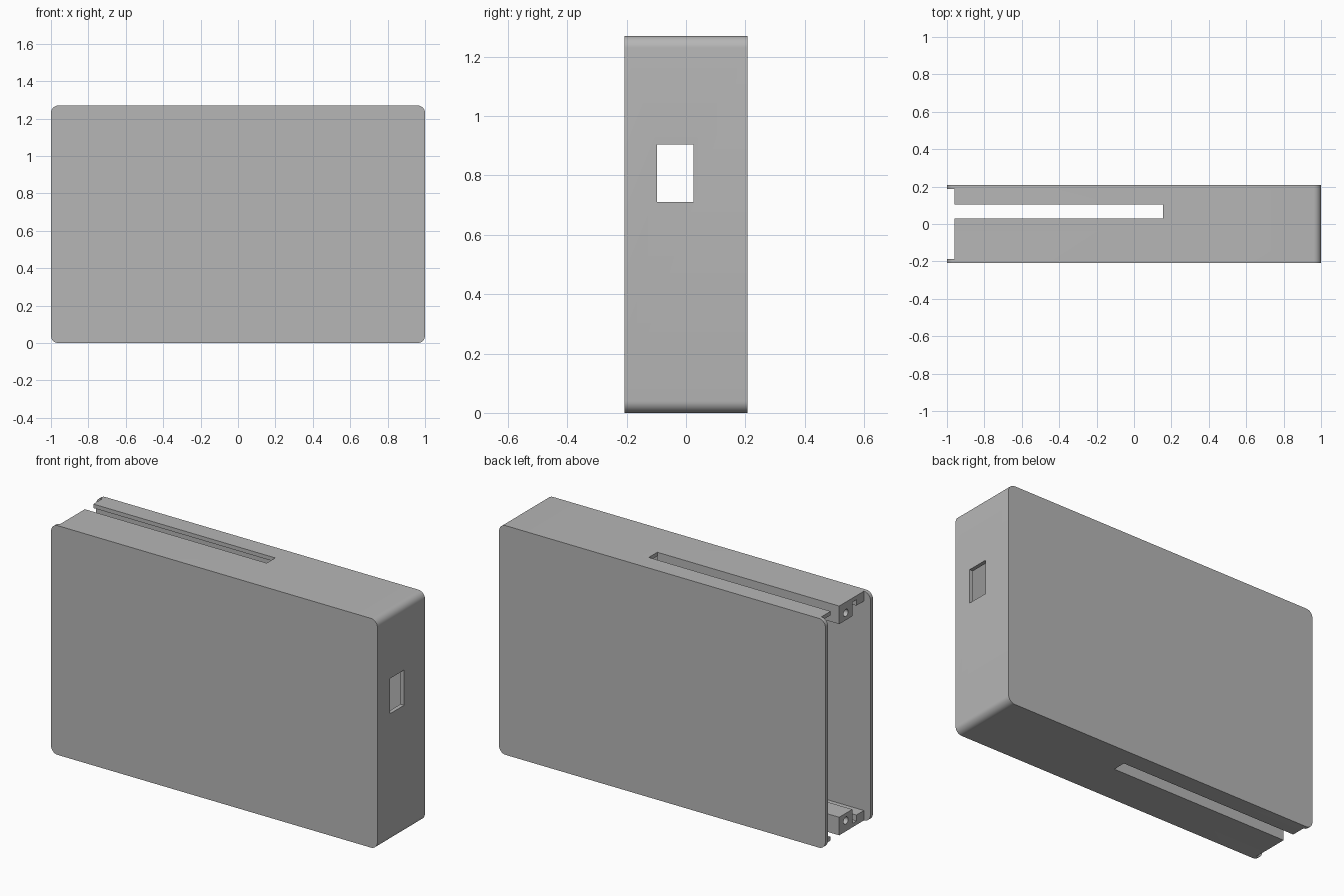
import bpy, bmesh, math
from mathutils import Matrix, Vector

cube = bpy.data.objects.get("Cube")
if cube:
    bpy.data.objects.remove(cube, do_unlink=True)

H, D, T = 1.27, 0.208, 0.022      # height, half depth, wall thickness
END = -0.96                       # where the top and bottom walls stop
SLOT_Y0, SLOT_Y1, SLOT_END = 0.03, 0.105, 0.155

grey = bpy.data.materials.new("plain_grey")
grey.use_nodes = True
grey.diffuse_color = (0.47, 0.47, 0.47, 1)
grey.node_tree.nodes["Principled BSDF"].inputs["Base Color"].default_value = grey.diffuse_color


def finish(name, bm):
    bmesh.ops.recalc_face_normals(bm, faces=bm.faces)
    mesh = bpy.data.meshes.new(name)
    bm.to_mesh(mesh)
    bm.free()
    mesh.materials.append(grey)
    ob = bpy.data.objects.new(name, mesh)
    bpy.context.collection.objects.link(ob)
    return ob


def box(name, x, y, z, radius=0.0):
    """Box from ranges; radius rounds the four edges that run along y."""
    bm = bmesh.new()
    bmesh.ops.create_cube(bm, size=1)
    for v in bm.verts:
        v.co = Vector([r[0] if c < 0 else r[1] for c, r in zip(v.co, (x, y, z))])
    if radius:
        edges = [e for e in bm.edges
                 if abs(e.verts[0].co.y - e.verts[1].co.y) > 1e-4]
        bmesh.ops.bevel(bm, geom=edges, offset=radius, segments=8,
                        profile=0.5, affect='EDGES')
    return finish(name, bm)


def bore(name, y, z, radius):
    bm = bmesh.new()
    bmesh.ops.create_cone(bm, cap_ends=True, segments=24, radius1=radius,
                          radius2=radius, depth=0.4,
                          matrix=Matrix.Translation((END, y, z))
                          @ Matrix.Rotation(math.pi / 2, 4, 'Y'))
    return finish(name, bm)


def cut(ob, cutters):
    """Subtract the cutters, bake the result and remove them."""
    for c in cutters:
        m = ob.modifiers.new(c.name, 'BOOLEAN')
        m.operation, m.solver, m.object = 'DIFFERENCE', 'EXACT', c
        c.hide_render = True
    bpy.context.view_layer.update()
    graph = bpy.context.evaluated_depsgraph_get()
    mesh = bpy.data.meshes.new_from_object(ob.evaluated_get(graph))
    ob.modifiers.clear()
    ob.data = mesh
    for c in cutters:
        bpy.data.objects.remove(c, do_unlink=True)


# Hollow case, open at its right end, with a slot and a side window
case = box("case", (-1, 1), (-D, D), (0, H), 0.04)
inner = (-D + T, D - T)
cut(case, [
    box("cavity_cutter", (-1.3, 1 - T), inner, (T, H - T), 0.02),
    box("end_cutter", (-1.3, END), inner, (-0.2, H + 0.2)),
    box("slot_cutter", (-1.4, SLOT_END), (SLOT_Y0, SLOT_Y1), (-0.3, H + 0.3)),
    box("window_cutter", (0.8, 1.2), (-0.098, 0.026), (0.71, 0.905)),
])

# Inside rails along the floor and the roof, with screw holes at the open end
for side in ("lower", "upper"):
    def span(a, b):
        return (a, b) if side == "lower" else (H - b, H - a)
    lift = T - 0.002
    rail = box(side + "_screw_rail", (END, SLOT_END), (-0.085, SLOT_Y0), span(lift, 0.10))
    hole_z = sum(span(0.06, 0.06)) / 2
    cut(rail, [bore("screw_cutter", -0.028, hole_z, 0.02)])
    box(side + "_guide_rail", (END, SLOT_END), (inner[0] - 0.002, -0.12), span(lift, 0.055))

# Smooth the rounded corners, keep the edges sharp
bpy.ops.object.select_all(action='DESELECT')
case.select_set(True)
bpy.context.view_layer.objects.active = case
bpy.ops.object.shade_smooth_by_angle(angle=math.radians(30))
